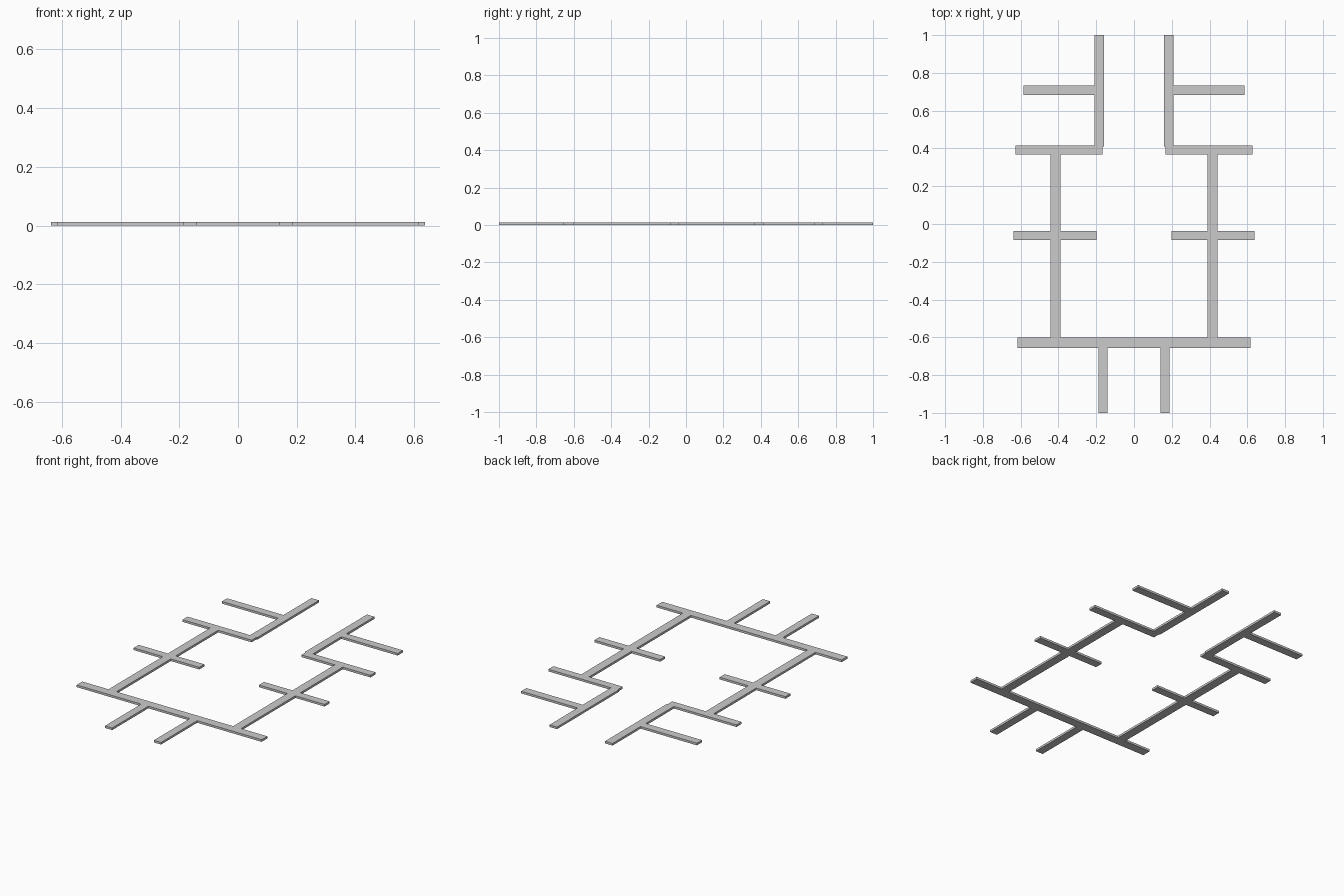
import bpy
import bmesh
from mathutils import Matrix, Vector

if "Cube" in bpy.data.objects:
    bpy.data.objects.remove(bpy.data.objects["Cube"])

HEIGHT = 0.013


def slab(name, x0, x1, y0, y1, mirrored=True):
    """Flat bar standing on the ground, optionally mirrored across x = 0."""
    bm = bmesh.new()
    size = Matrix.Diagonal((x1 - x0, y1 - y0, HEIGHT, 1))
    centre = Matrix.Translation(Vector(((x0 + x1) / 2, (y0 + y1) / 2, HEIGHT / 2)))
    bmesh.ops.create_cube(bm, size=1, matrix=centre @ size)
    mesh = bpy.data.meshes.new(name)
    bm.to_mesh(mesh)
    bm.free()
    obj = bpy.data.objects.new(name, mesh)
    bpy.context.collection.objects.link(obj)
    if mirrored:
        mirror = obj.modifiers.new("mirror", "MIRROR")
        mirror.use_mirror_merge = False
    return obj


# Front cross bar and the two short stubs leading out of it
slab("front_cross_bar", -0.617, 0.617, -0.656, -0.602, mirrored=False)
slab("front_stubs", 0.139, 0.187, -1.0, -0.656)

# Long side bars, split where the middle bars cross them
slab("side_bars_front", 0.389, 0.442, -0.602, -0.085)
slab("side_bars_back", 0.389, 0.442, -0.037, 0.367)
slab("middle_bars", 0.199, 0.637, -0.085, -0.037)

# Shoulder bars, back bars and their outward branches
slab("shoulder_bars", 0.166, 0.627, 0.367, 0.415)
slab("back_bars", 0.160, 0.210, 0.411, 1.0)
slab("back_branches", 0.210, 0.586, 0.684, 0.733)
